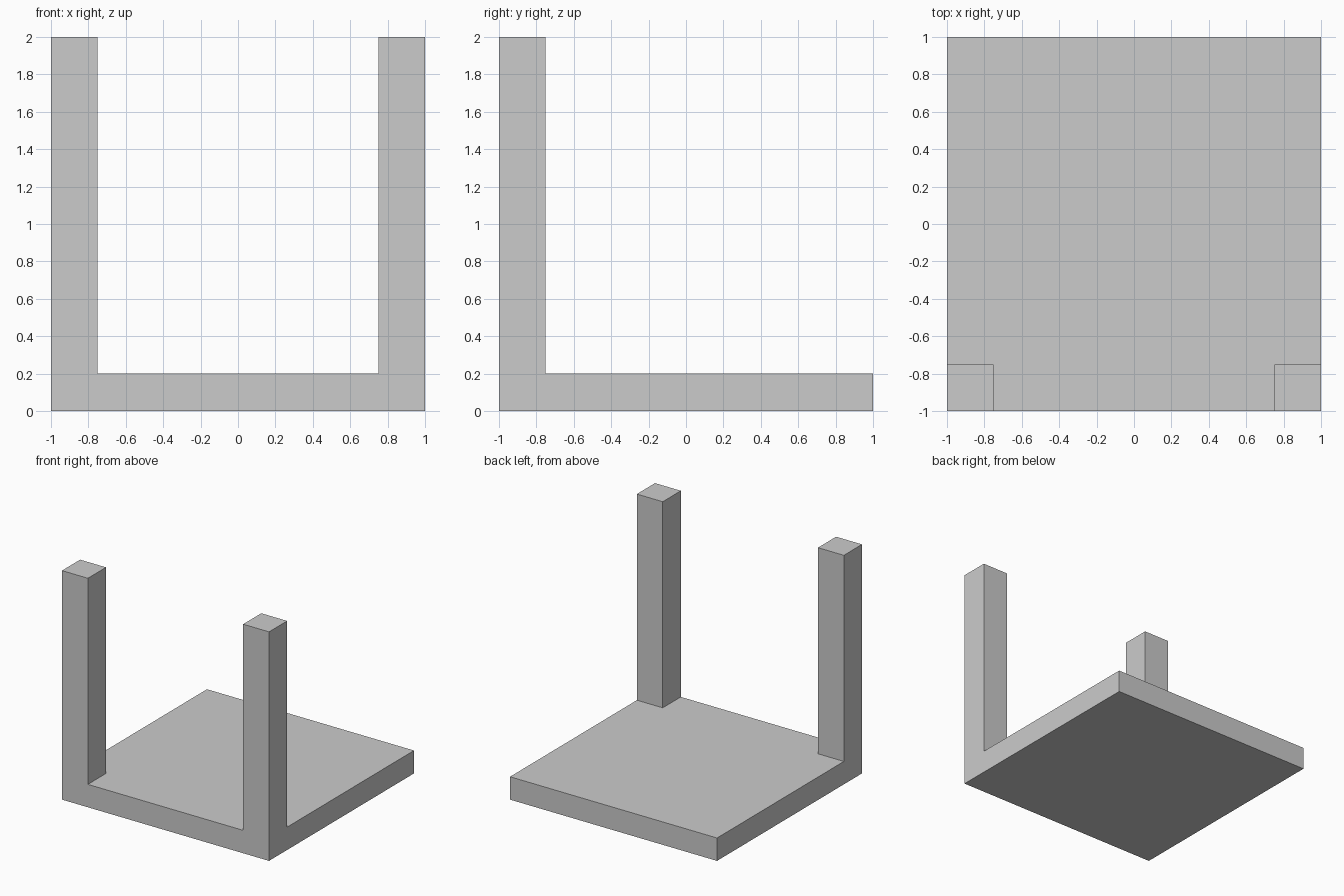
import bpy

if "Cube" in bpy.data.objects:
    bpy.data.objects.remove(bpy.data.objects["Cube"])


def box(name, lo, hi):
    """Add an axis-aligned box between two corners."""
    centre = [(a + b) / 2 for a, b in zip(lo, hi)]
    bpy.ops.mesh.primitive_cube_add(size=1, location=centre)
    obj = bpy.context.object
    obj.name = name
    obj.scale = [b - a for a, b in zip(lo, hi)]
    bpy.ops.object.transform_apply(location=True, rotation=False, scale=True)
    return obj


# Square base slab
box("base_slab", (-1, -1, 0), (1, 1, 0.2))

# Corner post on the front edge, mirrored to the other side
post = box("front_posts", (0.75, -1, 0.2), (1, -0.75, 2))
mirror = post.modifiers.new("mirror_x", 'MIRROR')
mirror.use_axis = (True, False, False)
